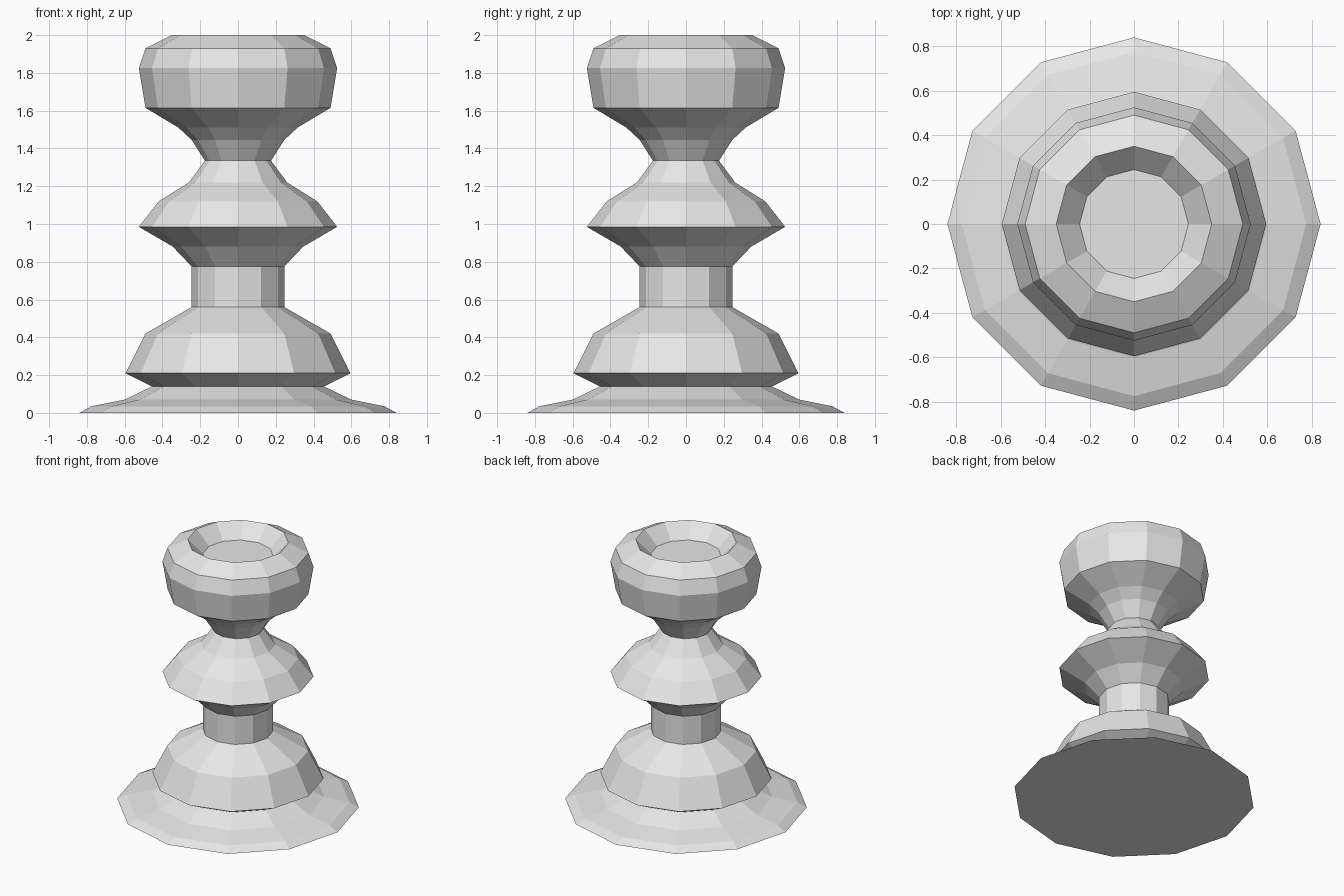
import bpy
import bmesh
from math import cos, sin, tau

SIDES = 12

cube = bpy.data.objects.get("Cube")
if cube:
    bpy.data.objects.remove(cube, do_unlink=True)

# Single plain grey
grey = bpy.data.materials.new("plain grey")
grey.use_nodes = True
grey.diffuse_color = (0.8, 0.8, 0.8, 1)
bsdf = next(n for n in grey.node_tree.nodes if n.type == 'BSDF_PRINCIPLED')
bsdf.inputs["Base Color"].default_value = grey.diffuse_color


def lathe(name, profile, cap_start=False, cap_end=False):
    """Spin a (radius, height) profile into a flat-shaded faceted shell."""
    bm = bmesh.new()
    angles = [tau * k / SIDES for k in range(SIDES)]
    rings = [[bm.verts.new((r * cos(a), r * sin(a), z)) for a in angles]
             for r, z in profile]
    for low, high in zip(rings, rings[1:]):
        for k in range(SIDES):
            n = (k + 1) % SIDES
            bm.faces.new((low[k], low[n], high[n], high[k]))
    if cap_start:
        bm.faces.new(rings[0][::-1])
    if cap_end:
        bm.faces.new(rings[-1])
    mesh = bpy.data.meshes.new(name)
    bm.to_mesh(mesh)
    bm.free()
    mesh.materials.append(grey)
    obj = bpy.data.objects.new(name, mesh)
    bpy.context.collection.objects.link(obj)
    return obj


# Wide flat foot with a closed underside
lathe("foot", [(0.84, 0), (0.775, 0.035), (0.6, 0.07), (0.455, 0.14)],
      cap_start=True)

# Bell-shaped lower body
lathe("lower_bell", [(0.455, 0.14), (0.595, 0.21), (0.49, 0.42), (0.245, 0.56)])

# Straight column
lathe("column", [(0.245, 0.56), (0.245, 0.775)])

# Flared collar narrowing to the neck
lathe("collar", [(0.245, 0.775), (0.345, 0.88), (0.525, 0.985),
                 (0.42, 1.12), (0.26, 1.22), (0.175, 1.335)])

# Head with a shallow dished top
lathe("head", [(0.175, 1.335), (0.245, 1.445), (0.315, 1.51), (0.49, 1.615),
               (0.525, 1.825), (0.49, 1.93), (0.35, 2.0), (0.245, 1.895)],
      cap_end=True)
